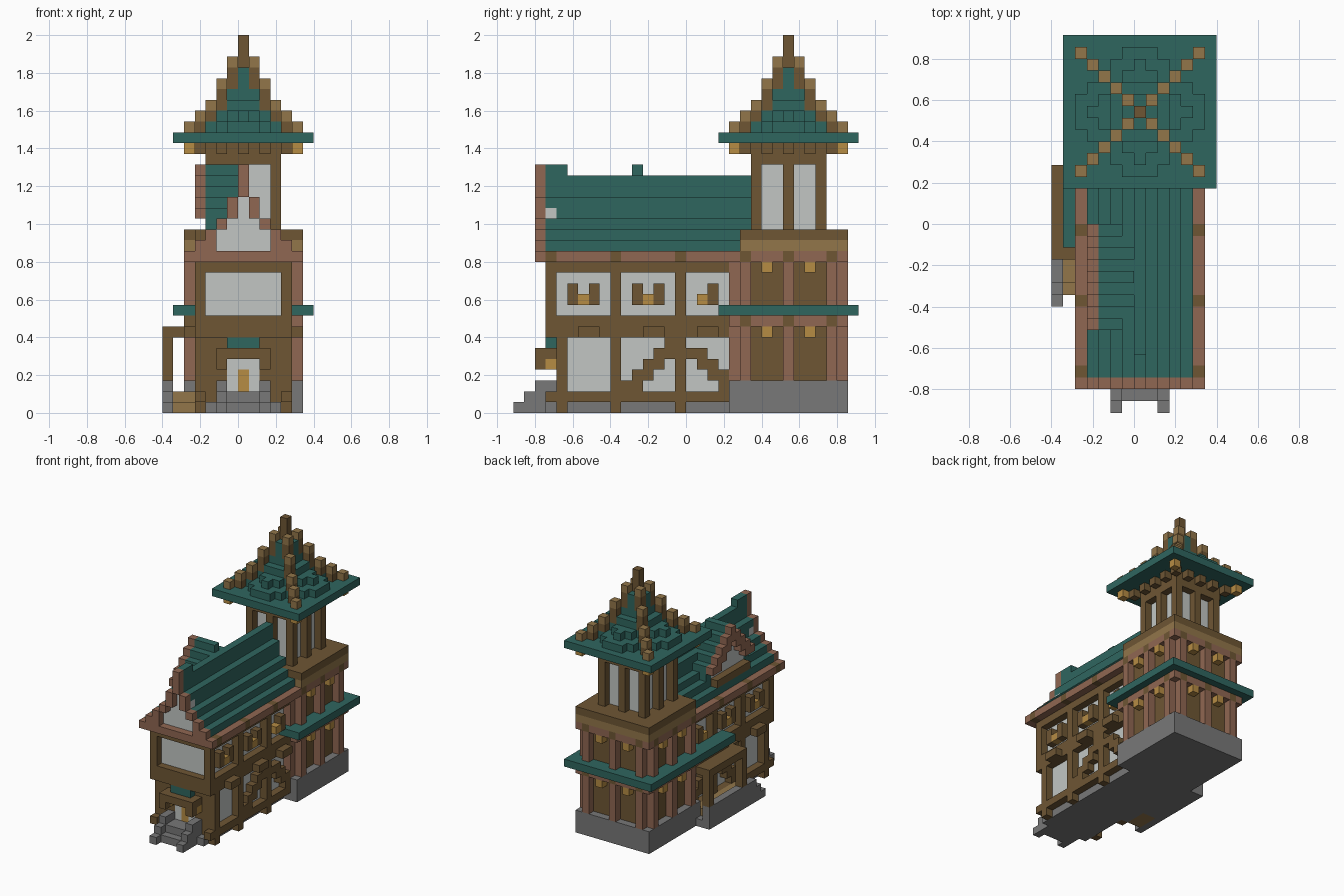
import bpy, bmesh
from mathutils import Vector

cube = bpy.data.objects.get("Cube")
if cube:
    bpy.data.objects.remove(cube)

UNIT = 2 / 35
CX, CY = 7, 25          # tower centre cell
SIDES = ((0, 1), (1, 0), (0, -1), (-1, 0))


def material(name, rgb):
    mat = bpy.data.materials.new(name)
    lin = [((c / 255 + 0.055) / 1.055) ** 2.4 for c in rgb] + [1]
    mat.diffuse_color = lin
    mat.use_nodes = True
    mat.node_tree.nodes["Principled BSDF"].inputs["Base Color"].default_value = lin
    return mat


TEAL = material("teal tile", (47, 102, 95))
BROWN = material("dark timber", (110, 86, 52))
TAN = material("light timber", (146, 118, 74))
RED = material("reddish timber", (144, 103, 82))
STONE = material("grey stone", (120, 120, 120))
WHITE = material("pale plaster", (194, 198, 196))
GOLD = material("gold lamp", (182, 140, 68))
MATS = [TEAL, BROWN, TAN, RED, STONE, WHITE, GOLD]

cells = {}


def span(r):
    return range(r[0], r[1] + 1) if isinstance(r, tuple) else (r,)


def fill(part, mat, xs, ys, zs):
    """Fill an inclusive block of cells; later blocks replace earlier ones."""
    for x in span(xs):
        for y in span(ys):
            for z in span(zs):
                cells[x, y, z] = (part, mat)


def both(part, mat, x, ys, zs):
    """Fill a column of cells on both sides of the centre line."""
    for s in (x, 2 * CX - x):
        fill(part, mat, s, ys, zs)


def square(part, mat, r, zs):
    """Square slab about the tower centre."""
    fill(part, mat, (CX - r, CX + r), (CY - r, CY + r), zs)


def around(part, mat, r, offsets, zs):
    """Repeat cells at distance r on all four tower sides."""
    for dx, dy in SIDES:
        for o in offsets:
            fill(part, mat, CX + dx * r + dy * o, CY + dy * r + dx * o, zs)


# House base and lower storey
fill("house_base", STONE, (4, 10), (3, 20), 0)
fill("lower_wall", WHITE, (4, 10), (4, 20), (1, 6))
fill("lower_front", BROWN, (4, 10), 4, (1, 6))
both("sill_beam", BROWN, 3, (3, 19), 1)
for y in (4, 9, 15):
    both("lower_post", BROWN, 3, y, (0, 6))
for i in range(4):          # stepped diagonal braces
    both("brace", BROWN, 3, (10 + i, 11 + i), 2 + i)
    both("brace", BROWN, 3, (19 - i, 20 - i), 2 + i)
both("brace", BROWN, 3, 14, 6)

# Upper storey
fill("floor_beams", BROWN, (3, 11), (3, 20), (7, 8))
fill("upper_wall", WHITE, (4, 10), (4, 20), (9, 12))
fill("top_beams", BROWN, (3, 11), (3, 20), 13)
for y in (3, 9, 15, 20):
    both("upper_post", BROWN, 3, y, (9, 12))
for y in (6, 12, 17):       # shutters, lamps and sill brackets
    for s in (-1, 1):
        if y + s != 16:
            both("shutter", BROWN, 3, y + s, (10, 11))
    both("window_lamp", GOLD, 3, y, 10)
    both("sill_bracket", BROWN, 2, (y, y + 1), 7)

# Eaves and main roof
fill("eaves", RED, (2, 12), (2, 20), 14)
for y in (3, 9, 15):
    both("eaves", BROWN, 2, y, 14)
for d, top in enumerate((21, 19, 17, 16, 15)):
    both("main_roof", TEAL, CX - d, (3, 21), (15, top))
fill("main_roof", TEAL, CX, (3, 4), 22)

# Front gable
fill("gable_wall", WHITE, (5, 9), 3, (15, 16))
fill("gable_wall", WHITE, (6, 8), 3, (17, 18))
fill("gable_wall", WHITE, CX, 3, 19)
for d, zs in enumerate(((20, 22), (18, 19), 17, (15, 16), 15)):
    both("gable_trim", RED, CX - d, 2, zs)

# Left-hand dormer with stepped gable
for d in range(5):
    for y in {11 - d, 11 + d}:
        top = 22 - d
        fill("dormer_roof", TEAL, (4, 6), y, (top - 1, top))
        fill("dormer_trim", RED, 3, y, (top - 1 if d < 4 else top, top))
        if d < 4:
            fill("dormer_wall", WHITE, (4, 5), y, (16, top - 2))
fill("dormer_sill", BROWN, 3, (8, 14), 16)

# Front porch and steps
fill("porch_steps", STONE, (6, 8), (1, 3), 0)
fill("porch_steps", STONE, (6, 8), (2, 3), 1)
for y, top in enumerate((0, 1, 2, 2)):
    both("porch_parapet", STONE, 5, y, (0, top))
fill("doorway", WHITE, (6, 8), 4, (2, 4))
fill("door", GOLD, CX, 4, (2, 3))
fill("porch_roof", BROWN, (5, 9), (2, 3), 5)
both("porch_bracket", BROWN, 5, 2, 4)
both("porch_lamp", GOLD, 5, 3, 4)
fill("porch_cap", TEAL, (6, 8), 3, 6)

# Tower foundation and walls
square("tower_base", STONE, 5, (0, 2))
square("tower_wall", BROWN, 4, (3, 14))
around("tower_post", RED, 5, (-4, 0, 4), (3, 13))
for z in (8, 14):
    around("tower_beam", RED, 5, range(-5, 6), z)
    around("tower_beam", BROWN, 5, (-4, 0, 4), z)
    around("tower_lamp", GOLD, 5, (-2, 2), z - 1)
square("middle_eave", TEAL, 6, 9)
fill("cornice", TAN, (2, 12), (21, 30), 15)
fill("cornice", BROWN, (2, 12), (21, 30), 16)
# Storeys of the house stay in front of the tower
fill("upper_front", WHITE, (4, 10), 19, (9, 12))

# Belfry
square("belfry_window", WHITE, 2, (17, 22))
around("belfry_post", BROWN, 3, (-3, 0, 3), (17, 22))
square("belfry_head", BROWN, 3, (23, 24))
around("belfry_bracket", BROWN, 4, (-4, -2, 0, 2, 4), 24)

# Tower roof
square("tower_eave", TEAL, 6, 25)
around("tower_roof", TEAL, 5, (-1, 0, 1), 26)
around("tower_roof", TEAL, 4, range(-2, 3), 26)
square("tower_roof", TEAL, 3, 26)
around("tower_roof", TEAL, 4, (0,), 27)
around("tower_roof", TEAL, 3, (-1, 0, 1), 27)
square("tower_roof", TEAL, 2, (27, 28))
square("tower_roof", TEAL, 1, (29, 30))
around("tower_roof", TEAL, 1, (0,), 31)
for r, top in zip(range(1, 6), (32, 30, 28, 27, 26)):
    for sx in (-r, r):
        for sy in (-r, r):
            x, y = CX + sx, CY + sy
            if r < 5:
                fill("hip_rafter", BROWN, x, y, (top - (2 if r < 3 else 1), top - 1))
            else:
                fill("corner_lamp", GOLD, x, y, 24)
            fill("hip_rafter", TAN, x, y, top)
fill("spire", BROWN, CX, CY, (31, 34))

# Right-hand side porch
fill("side_porch_base", STONE, (0, 3), (10, 20), 0)
fill("side_porch_base", STONE, 0, (11, 20), (1, 2))
fill("side_porch_base", STONE, 0, 9, 0)
fill("side_porch_base", STONE, 0, 10, 1)
fill("side_porch_floor", TAN, (1, 2), (10, 12), 0)
fill("side_porch_floor", TAN, (1, 2), (11, 19), 1)
for y in (13, 20):
    fill("side_porch_post", BROWN, 0, y, (3, 6))
fill("side_porch_roof", BROWN, (0, 2), (13, 20), 7)
fill("side_awning", TEAL, (1, 2), (14, 19), 9)
fill("side_awning_beam", BROWN, 2, (14, 19), 8)

# Turn the blocks into one clean mesh per part
parts = {}
for cell, (part, mat) in cells.items():
    parts.setdefault(part, []).append((cell, mat))

for part, blocks in parts.items():
    bm = bmesh.new()
    used = []
    for cell, mat in blocks:
        if mat not in used:
            used.append(mat)
        for axis in range(3):
            for sign in (-1, 1):
                n = Vector((0, 0, 0))
                n[axis] = sign
                if tuple(int(a + b) for a, b in zip(cell, n)) in cells:
                    continue
                u = Vector((n.y, n.z, n.x))
                v = n.cross(u)
                mid = Vector(cell) + Vector((0.5, 0.5, 0.5)) + n / 2
                ring = ((-1, -1), (1, -1), (1, 1), (-1, 1))
                pts = [mid + (u * a + v * b) / 2 for a, b in ring]
                verts = [bm.verts.new((p - Vector((7, 16, 0))) * UNIT) for p in pts]
                bm.faces.new(verts).material_index = used.index(mat)
    bmesh.ops.remove_doubles(bm, verts=bm.verts, dist=UNIT / 100)
    bmesh.ops.dissolve_limit(bm, angle_limit=0.01, verts=bm.verts,
                             edges=bm.edges, delimit={"MATERIAL"})
    mesh = bpy.data.meshes.new(part)
    bm.to_mesh(mesh)
    bm.free()
    for mat in used:
        mesh.materials.append(mat)
    bpy.context.collection.objects.link(bpy.data.objects.new(part, mesh))
